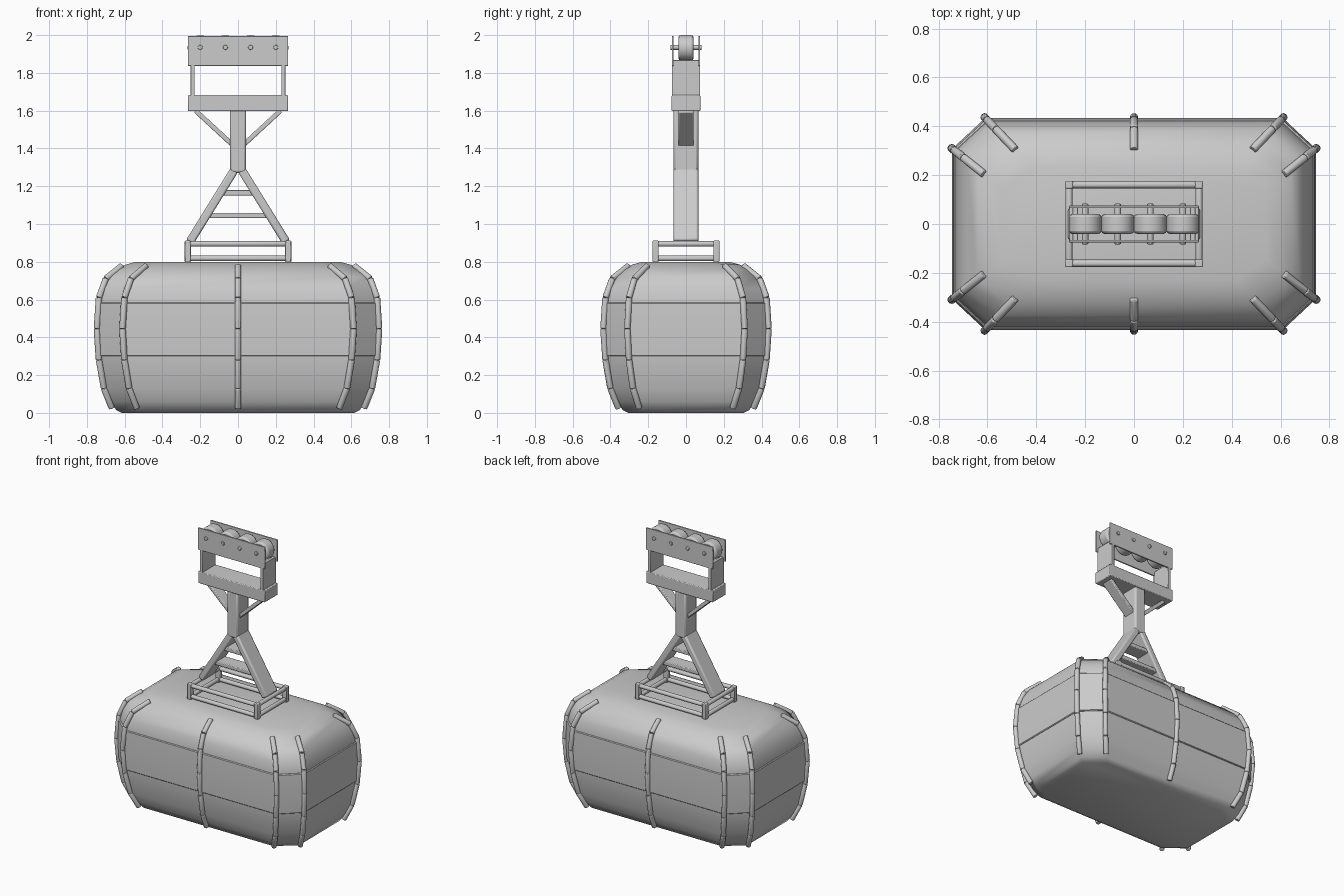
import bpy, bmesh, math
from mathutils import Vector, Matrix

if "Cube" in bpy.data.objects:
    bpy.data.objects.remove(bpy.data.objects["Cube"])


def finish(name, bm, angle=30):
    bmesh.ops.recalc_face_normals(bm, faces=bm.faces)
    me = bpy.data.meshes.new(name)
    bm.to_mesh(me)
    bm.free()
    ob = bpy.data.objects.new(name, me)
    bpy.context.collection.objects.link(ob)
    bpy.ops.object.select_all(action='DESELECT')
    ob.select_set(True)
    bpy.context.view_layer.objects.active = ob
    bpy.ops.object.shade_smooth_by_angle(angle=math.radians(angle))
    return ob


def bevel(ob, width, segments=2):
    m = ob.modifiers.new("bevel", 'BEVEL')
    m.width, m.segments, m.limit_method = width, segments, 'ANGLE'
    return ob


def frame(p, q):
    # local z runs from p to q, local y stays close to world y
    z = (q - p).normalized()
    ref = Vector((0, 1, 0)) if abs(z.y) < 0.9 else Vector((1, 0, 0))
    x = ref.cross(z).normalized()
    y = z.cross(x)
    m = Matrix((x, y, z)).transposed().to_4x4()
    m.translation = (p + q) / 2
    return m


def bar(name, p, q, thick, wide, bev=0.005):
    p, q = Vector(p), Vector(q)
    bm = bmesh.new()
    scale = Matrix.Diagonal((thick, wide, (q - p).length, 1))
    bmesh.ops.create_cube(bm, size=1, matrix=frame(p, q) @ scale)
    return bevel(finish(name, bm), bev)


def rod(name, p, q, r, sides=12, bev=0.004):
    p, q = Vector(p), Vector(q)
    bm = bmesh.new()
    bmesh.ops.create_cone(bm, cap_ends=True, segments=sides, radius1=r, radius2=r,
                          depth=(q - p).length, matrix=frame(p, q))
    return bevel(finish(name, bm, 50), bev)


def corner_a(d):
    return 0.605 - 0.95 * d, 0.43 - d


def corner_b(d):
    return 0.74 - d, 0.305 - 0.8 * d


def loft(name, profile):
    # stacked chamfered rectangles, each level inset by d
    bm = bmesh.new()
    rings = []
    for z, d in profile:
        (ax, ay), (bx, by) = corner_a(d), corner_b(d)
        pts = [(bx, -by), (bx, by), (ax, ay), (-ax, ay),
               (-bx, by), (-bx, -by), (-ax, -ay), (ax, -ay)]
        rings.append([bm.verts.new((x, y, z)) for x, y in pts])
    for r0, r1 in zip(rings, rings[1:]):
        for i in range(8):
            j = (i + 1) % 8
            bm.faces.new((r0[i], r0[j], r1[j], r1[i]))
    bm.faces.new(rings[0])
    bm.faces.new(rings[-1])
    return finish(name, bm)


# cabin shell and the slightly proud window band
loft("cabin_shell", [(0, 0.125), (0.015, 0.095), (0.06, 0.065), (0.13, 0.036), (0.30, 0.008),
                     (0.585, 0.008), (0.66, 0.024), (0.72, 0.056), (0.76, 0.10),
                     (0.785, 0.145), (0.80, 0.20)])
loft("window_band", [(0.30, 0.006), (0.305, 0.001), (0.44, -0.004), (0.58, 0.001), (0.585, 0.006)])

# segmented ribs over the chamfer corners and the middle of both long sides
rib = [(0.025, 0.072), (0.13, 0.030), (0.28, 0.004), (0.445, -0.007),
       (0.61, 0.004), (0.71, 0.040), (0.778, 0.125)]
for sy in (-1, 1):
    for sx in (-1, 1):
        for place in (corner_a, corner_b):
            path = [(sx * place(d)[0], sy * place(d)[1], z) for z, d in rib]
            for p, q in zip(path, path[1:]):
                rod("corner_rib", p, q, 0.017)
    path = [(0, sy * corner_a(d)[1], z) for z, d in rib]
    for p, q in zip(path, path[1:]):
        rod("side_rib", p, q, 0.017)

# roof frame
fx, fy = 0.266, 0.161
for s in (-1, 1):
    for z in (0.818, 0.895):
        rod("roof_rail_long", (-fx, s * fy, z), (fx, s * fy, z), 0.015)
        rod("roof_rail_short", (s * fx, -fy, z), (s * fx, fy, z), 0.015)
    for t in (-1, 1):
        bar("roof_post", (s * fx, t * fy, 0.798), (s * fx, t * fy, 0.912), 0.032, 0.032)

# hanger: splayed legs, rungs, column, braces
for s in (-1, 1):
    bar("hanger_leg", (s * 0.255, 0, 0.905), (s * 0.02, 0, 1.285), 0.045, 0.13, 0.01)
    bar("hanger_brace", (s * 0.225, 0, 1.60), (s * 0.03, 0, 1.42), 0.025, 0.08)
for z, x in ((1.045, 0.16), (1.165, 0.085)):
    bar("hanger_rung", (-x, 0, z), (x, 0, z), 0.028, 0.10)
bar("hanger_column", (0, 0, 1.27), (0, 0, 1.61), 0.085, 0.13, 0.012)

# carriage: beam, uprights, side plates
bar("carriage_beam", (-0.265, 0, 1.64), (0.265, 0, 1.64), 0.085, 0.152)
for s in (-1, 1):
    bar("carriage_upright", (s * 0.24, 0, 1.675), (s * 0.24, 0, 1.868), 0.022, 0.15, 0.003)
    bar("side_plate", (-0.266, s * 0.070, 1.916), (0.266, s * 0.070, 1.916), 0.158, 0.010, 0.002)

# wheels with axles through the side plates
for i in range(4):
    x = -0.2 + i * 0.4 / 3
    rod("wheel", (x, -0.04, 1.933), (x, 0.04, 1.933), 0.067, 32, 0.012)
    rod("axle", (x, -0.083, 1.935), (x, 0.083, 1.935), 0.013, 12, 0.003)
